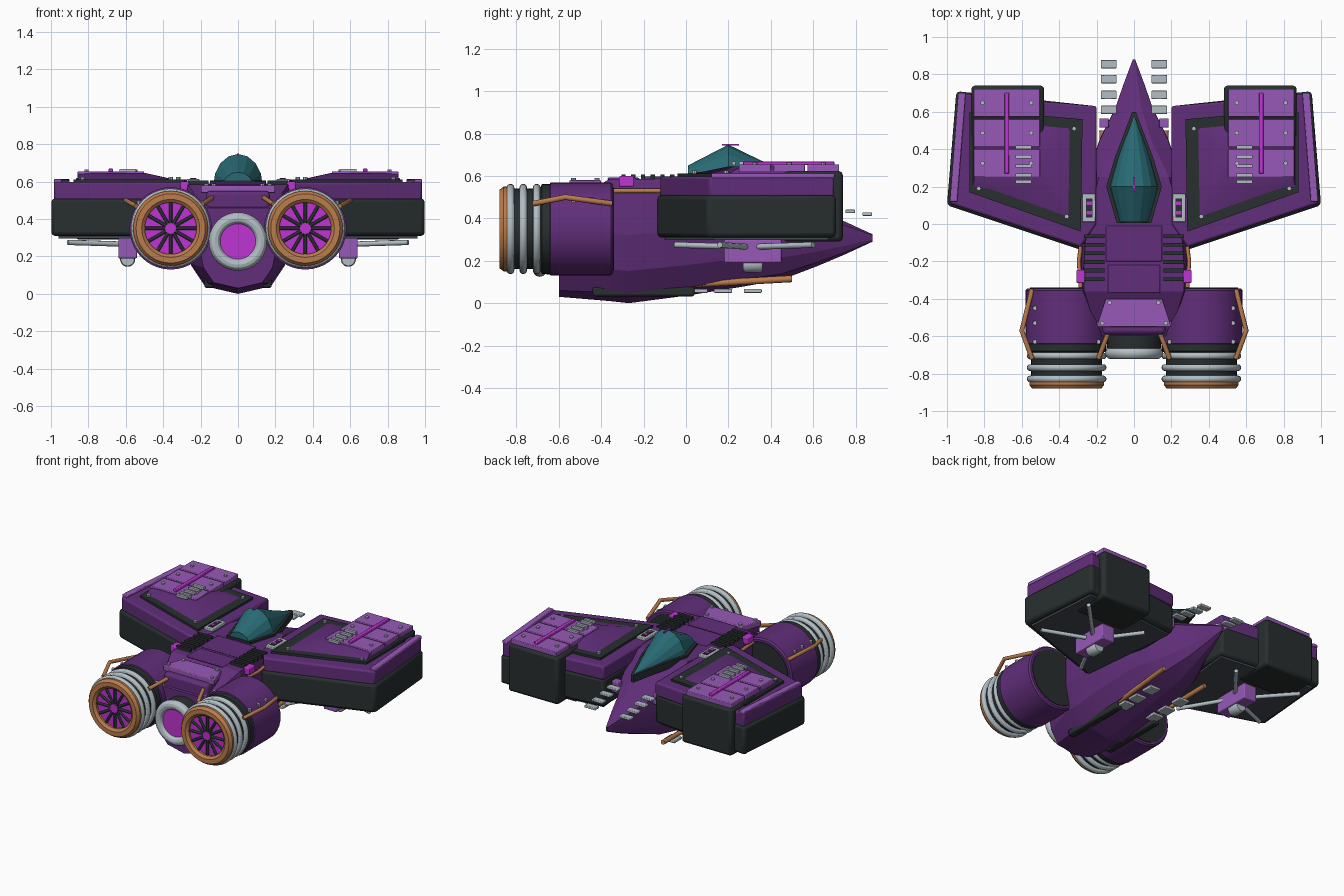
import bpy, bmesh, math
from mathutils import Vector

if "Cube" in bpy.data.objects:
    bpy.data.objects.remove(bpy.data.objects["Cube"])


def material(name, *rgb):
    col = [((c / 255 + 0.055) / 1.055) ** 2.4 for c in rgb] + [1]
    m = bpy.data.materials.new(name)
    m.use_nodes = True
    m.diffuse_color = col
    m.node_tree.nodes["Principled BSDF"].inputs["Base Color"].default_value = col
    return m


PURPLE = material("purple", 97, 46, 122)
LILAC = material("light purple", 150, 88, 182)
MAGENTA = material("magenta", 192, 52, 212)
BLACK = material("charcoal", 40, 46, 46)
SLATE = material("slate", 68, 73, 82)
COPPER = material("copper", 186, 124, 76)
GREY = material("pale grey", 178, 190, 196)
TEAL = material("teal glass", 40, 106, 116)


def finish(name, bm, mat, bevel=0.0, angle=30):
    bmesh.ops.recalc_face_normals(bm, faces=bm.faces)
    me = bpy.data.meshes.new(name)
    bm.to_mesh(me)
    bm.free()
    ob = bpy.data.objects.new(name, me)
    bpy.context.collection.objects.link(ob)
    me.materials.append(mat)
    if bevel:
        mod = ob.modifiers.new("bevel", "BEVEL")
        mod.width, mod.segments = bevel, 2
    bpy.ops.object.select_all(action="DESELECT")
    ob.select_set(True)
    bpy.context.view_layer.objects.active = ob
    bpy.ops.object.shade_smooth_by_angle(angle=math.radians(angle))
    return ob


def loft(name, rings, mat, bevel=0.0, closed=False, angle=30):
    """Skin a run of equal-length rings; cap the ends, or close the run on itself."""
    bm = bmesh.new()
    loops = [[bm.verts.new(p) for p in ring] for ring in rings]
    pairs = list(zip(loops, loops[1:])) + ([(loops[-1], loops[0])] if closed else [])
    for a, b in pairs:
        for i in range(len(a)):
            j = (i + 1) % len(a)
            bm.faces.new((a[i], a[j], b[j], b[i]))
    if not closed:
        bm.faces.new(loops[0])
        bm.faces.new(loops[-1])
    return finish(name, bm, mat, bevel, angle)


def prism(name, outline, z0, z1, mat, s=1, bevel=0.0, top=None):
    rings = [[(s * x, y, z) for x, y in o] for o, z in ((outline, z0), (top or outline, z1))]
    return loft(name, rings, mat, bevel)


def box(name, x, y, z, sx, sy, sz, mat, bevel=0.0):
    o = [(x + i * sx / 2, y + j * sy / 2) for i, j in ((-1, -1), (1, -1), (1, 1), (-1, 1))]
    return prism(name, o, z - sz / 2, z + sz / 2, mat, 1, bevel)


def lathe(name, cx, cz, profile, mat, closed=False):
    """Turn (radius, y) points around an axis along y."""
    n = 40
    turn = [2 * math.pi * i / n for i in range(n)]
    rings = [[(cx + r * math.cos(a), y, cz + r * math.sin(a)) for a in turn] for r, y in profile]
    return loft(name, rings, mat, closed=closed)


def ring(name, cx, cz, y, major, minor, mat):
    prof = [(major + minor * math.cos(k * math.pi / 6), y + minor * math.sin(k * math.pi / 6))
            for k in range(12)]
    return lathe(name, cx, cz, prof, mat, True)


def pipe(name, points, radius, mat, s=1):
    cu = bpy.data.curves.new(name, "CURVE")
    cu.dimensions = "3D"
    cu.bevel_depth, cu.bevel_resolution, cu.use_fill_caps = radius, 2, True
    sp = cu.splines.new("POLY")
    sp.points.add(len(points) - 1)
    for p, (x, y, z) in zip(sp.points, points):
        p.co = (s * x, y, z, 1)
    ob = bpy.data.objects.new(name, cu)
    bpy.context.collection.objects.link(ob)
    cu.materials.append(mat)


def stud(name, x, y, z):
    o = [(x + 0.012 * math.cos(k * math.pi / 4), y + 0.012 * math.sin(k * math.pi / 4)) for k in range(8)]
    prism(name, o, z - 0.015, z + 0.008, GREY)


# Hull: y, half width, bottom, top, width share of the top edge
stations = [(-0.6, 0.21, 0.03, 0.46, 0.9), (-0.36, 0.28, 0.01, 0.585, 0.95), (-0.27, 0.285, 0.0, 0.585, 0.95),
            (0.0, 0.28, 0.035, 0.59, 0.9), (0.25, 0.25, 0.075, 0.59, 0.75), (0.45, 0.185, 0.11, 0.51, 0.5),
            (0.62, 0.1, 0.175, 0.44, 0.4), (0.75, 0.055, 0.23, 0.385, 0.4), (0.88, 0.006, 0.29, 0.325, 0.4)]
hull = []
for y, w, zb, zt, share in stations:
    half = [(0.62, 0.07), (0.88, 0.26), (1, 0.55), (0.99, 0.88), (share, 1)]
    right = [(w * a, y, zb + (zt - zb) * f) for a, f in half]
    hull.append([(0, y, zb)] + right + [(-x, y, z) for x, y, z in reversed(right)])
loft("hull", hull, PURPLE, angle=12)
prism("deck_panel", [(-0.15, -0.2), (0.15, -0.2), (0.15, -0.01), (-0.15, -0.01)], 0.58, 0.597, PURPLE, 1, 0.006)
prism("deck_rear_panel", [(-0.14, -0.37), (0.14, -0.37), (0.14, -0.22), (-0.14, -0.22)], 0.58, 0.592, PURPLE, 1, 0.006)
prism("rear_plate", [(-0.2, -0.55), (0.2, -0.55), (0.15, -0.4), (-0.15, -0.4)], 0.54, 0.58, LILAC, 1, 0.005)
prism("rear_spine", [(-0.17, -0.59), (0.17, -0.59), (0.17, -0.35), (-0.17, -0.35)], 0.4, 0.55, PURPLE, 1, 0.02)

# Canopy: faceted glass on a dark rim
glass, rim = [], []
for y, w, z in ((0.01, 0.08, 0.65), (0.2, 0.132, 0.748), (0.35, 0.09, 0.675), (0.59, 0.004, 0.575)):
    base = min(0.58, z - 0.02)
    arc = [math.pi * k / 8 for k in range(9)]
    glass.append([(w * math.cos(a), y, base + (z - base) * math.sin(a)) for a in arc])
    rim.append([(w * 1.08 + 0.006, y * 1.02 - 0.004), (base + 0.025)])
loft("canopy", glass, TEAL, angle=15)
loft("canopy_rim", [[(p[0], p[1], z - 0.05), (p[0], p[1], z), (-p[0], p[1], z), (-p[0], p[1], z - 0.05)]
                    for p, z in rim], BLACK)
box("canopy_marker", 0, 0.21, 0.747, 0.01, 0.08, 0.008, MAGENTA)

# Central engine
lathe("center_engine", 0, 0.28, [(0.14, -0.5), (0.15, -0.6), (0.14, -0.69)], BLACK)
ring("center_engine_ring", 0, 0.28, -0.69, 0.124, 0.032, GREY)
lathe("center_engine_glow", 0, 0.28, [(0.1, -0.68), (0.1, -0.7)], MAGENTA)

# Wing outlines for the +x side
wing = [(0.2, 0.63), (0.48, 0.66), (0.95, 0.71), (1.0, 0.1), (0.28, -0.14), (0.2, 0.0)]
wing_top = [(0.2, 0.63), (0.48, 0.655), (0.94, 0.7), (0.985, 0.11), (0.285, -0.125), (0.2, 0.0)]
under = [(0.22, 0.6), (0.48, 0.63), (0.92, 0.67), (0.96, 0.13), (0.29, -0.1)]
frame = [(0.275, 0.56), (0.5, 0.58), (0.88, 0.6), (0.88, 0.17), (0.285, -0.04)]
panel = [(0.29, 0.545), (0.5, 0.565), (0.865, 0.585), (0.865, 0.18), (0.3, -0.02)]
crown = [(0.49, 0.36), (0.52, 0.42), (0.85, 0.46), (0.85, 0.26), (0.49, 0.2)]
strip = [(0.9, 0.7), (0.94, 0.7), (0.985, 0.12), (0.945, 0.12)]

for s, side in ((1, "left"), (-1, "right")):
    # Wing body and raised panels
    prism(side + "_wing_skirt", wing, 0.31, 0.51, BLACK, s, 0.02)
    prism(side + "_wing_body", wing_top, 0.5, 0.597, PURPLE, s, 0.012)
    prism(side + "_wing_underside", under, 0.297, 0.32, SLATE, s)
    prism(side + "_panel_frame", frame, 0.59, 0.612, BLACK, s)
    prism(side + "_wing_panel", panel, 0.6, 0.645, PURPLE, s, 0, crown)
    prism(side + "_tip_strip", strip, 0.59, 0.613, LILAC, s, 0.005)
    box(side + "_front_pod", s * 0.675, 0.6, 0.457, 0.39, 0.28, 0.334, BLACK, 0.02)
    for y in (0.325, 0.487, 0.648):
        box(side + "_wing_plate", s * 0.68, y, 0.637, 0.355, 0.15, 0.034, LILAC, 0.004)
        for x in (0.55, 0.81):
            stud(side + "_plate_stud", s * x, y, 0.656)
    box(side + "_wing_rod", s * 0.68, 0.485, 0.66, 0.025, 0.43, 0.018, MAGENTA, 0.004)
    for y in (0.225, 0.26, 0.31, 0.36, 0.41):
        box(side + "_wing_rung", s * 0.59, y, 0.66, 0.085, 0.018, 0.016, GREY)
    for x, y in ((0.36, 0.04), (0.83, 0.19), (0.32, 0.51)):
        stud(side + "_wing_stud", s * x, y, 0.617)

    # Wing underside gear
    box(side + "_gear_box", s * 0.59, 0.315, 0.245, 0.1, 0.27, 0.11, LILAC, 0.006)
    lathe(side + "_gear_foot", s * 0.59, 0.185, [(0.035, 0.27), (0.04, 0.28), (0.04, 0.35), (0.035, 0.36)], GREY)
    for x, y in ((0.38, 0.56), (0.88, 0.6), (0.91, 0.16), (0.4, -0.05)):
        pipe(side + "_gear_strut", [(0.59, 0.3, 0.265), (x, y, 0.275)], 0.014, GREY, s)

    # Deck details
    for k in range(6):
        box(side + "_deck_rib", s * 0.212, -0.065 - k * 0.046, 0.594, 0.11, 0.02, 0.024, BLACK)
    box(side + "_deck_block", s * 0.285, -0.28, 0.575, 0.045, 0.07, 0.05, MAGENTA, 0.006)
    box(side + "_vent", s * 0.24, 0.085, 0.603, 0.07, 0.15, 0.02, GREY, 0.004)
    box(side + "_vent_core", s * 0.24, 0.085, 0.613, 0.035, 0.1, 0.006, BLACK)
    for y in (0.06, 0.11):
        box(side + "_vent_light", s * 0.24, y, 0.616, 0.03, 0.018, 0.006, MAGENTA)
    pipe(side + "_deck_pipe", [(0.285, -0.12, 0.53), (0.295, -0.2, 0.53), (0.285, -0.34, 0.53)], 0.011, COPPER, s)
    box(side + "_nose_block", s * 0.16, 0.54, 0.44, 0.05, 0.05, 0.08, LILAC, 0.006)
    for y, z in ((0.855, 0.42), (0.775, 0.433), (0.69, 0.446), (0.61, 0.459)):
        box(side + "_nose_fin", s * 0.135, y, z, 0.085, 0.045, 0.016, GREY, 0.004)
    for x, y in ((0.15, -0.42), (0.19, -0.53)):
        stud(side + "_rear_stud", s * (x - 0.02), y, 0.582)

    # Belly details
    box(side + "_belly_bar", s * 0.155, -0.2, 0.055, 0.05, 0.48, 0.045, BLACK, 0.01)
    pipe(side + "_belly_pipe", [(0.15, -0.08, 0.08), (0.15, 0.05, 0.09), (0.17, 0.5, 0.115)], 0.016, COPPER, s)
    for y in (0.06, 0.175, 0.315):
        box(side + "_belly_fin", s * 0.12, y, 0.058, 0.08, 0.085, 0.018, GREY, 0.004)

    # Main engine
    cx, cz = s * 0.36, 0.35
    lathe(side + "_nacelle", cx, cz, [(0.21, -0.345), (0.22, -0.355), (0.22, -0.64), (0.2, -0.645)], PURPLE)
    lathe(side + "_nacelle_cap", cx, cz, [(0.195, -0.34), (0.195, -0.36)], BLACK)
    lathe(side + "_engine_collar", cx, cz, [(0.212, -0.63), (0.212, -0.68), (0.19, -0.69), (0.19, -0.84)], BLACK)
    for y in (-0.705, -0.768, -0.828):
        ring(side + "_engine_ring", cx, cz, y, 0.195, 0.018, GREY)
    lathe(side + "_nozzle", cx, cz, [(0.138, -0.83), (0.2, -0.83), (0.2, -0.86), (0.185, -0.88),
                                     (0.155, -0.88), (0.138, -0.865)], COPPER, True)
    lathe(side + "_engine_glow", cx, cz, [(0.139, -0.83), (0.139, -0.85)], MAGENTA)
    for k in range(12):
        a = math.radians(30 * k)
        d = Vector((math.cos(a), 0, math.sin(a)))
        tip, root = d * 0.139 + Vector((0.36, -0.852, cz)), d * 0.025 + Vector((0.36, -0.852, cz))
        pipe(side + "_engine_blade", [root, tip], 0.009, BLACK, s)
    lathe(side + "_engine_hub", cx, cz, [(0.03, -0.84), (0.03, -0.865)], MAGENTA)
    pipe(side + "_outer_pipe", [(0.545, -0.35, 0.47), (0.6, -0.57, 0.5), (0.545, -0.72, 0.47)], 0.013, COPPER, s)
    pipe(side + "_inner_pipe", [(0.14, -0.46, 0.52), (0.13, -0.56, 0.52), (0.19, -0.72, 0.48)], 0.013, COPPER, s)
    for x in (0.19, 0.53):
        for y in (-0.45, -0.53, -0.63):
            stud(side + "_nacelle_stud", s * x, y, 0.49)
